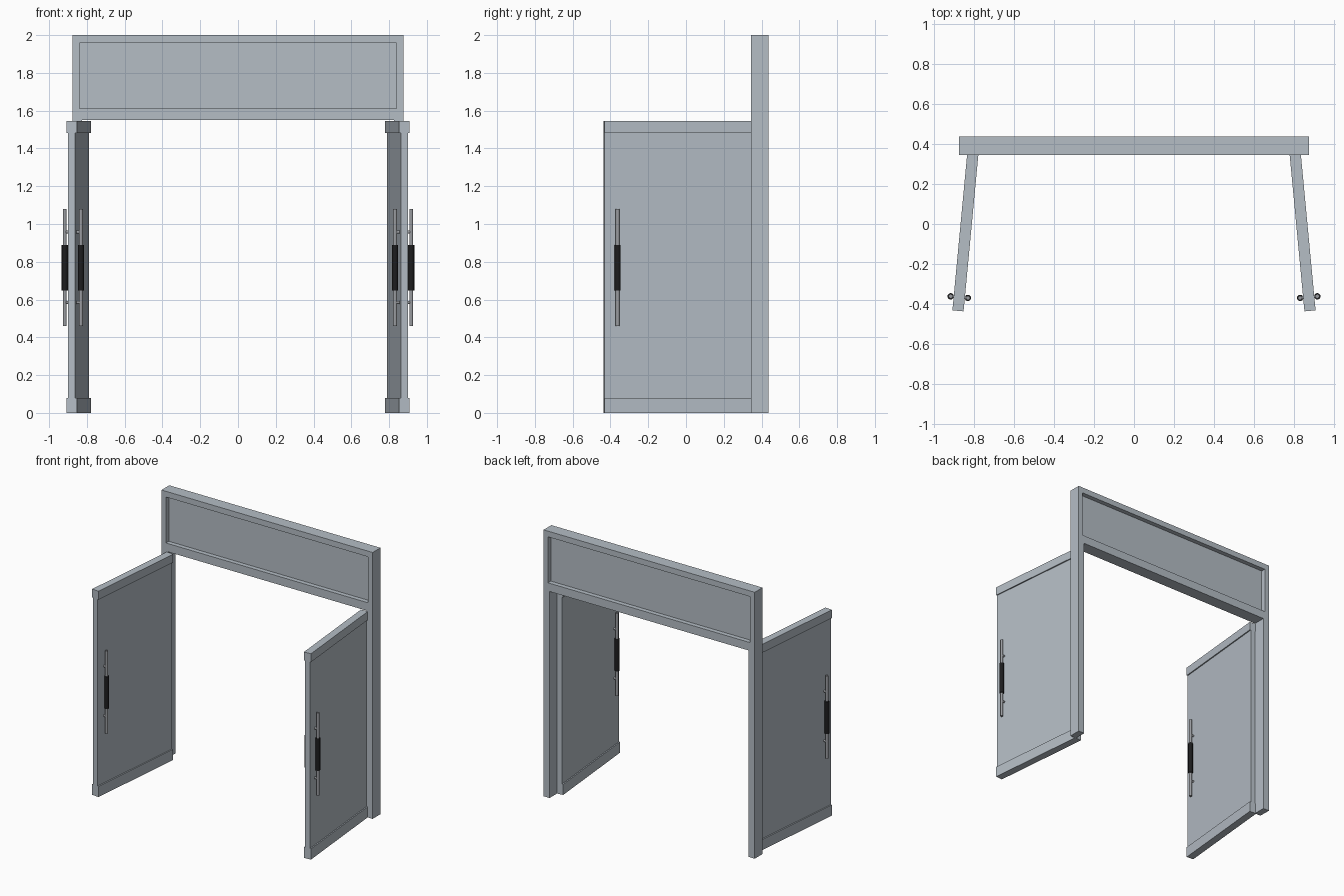
import bpy, bmesh, math
from mathutils import Matrix, Vector

if "Cube" in bpy.data.objects:
    bpy.data.objects.remove(bpy.data.objects["Cube"])


def material(name, col):
    m = bpy.data.materials.new(name)
    m.diffuse_color = (*col, 1)
    m.use_nodes = True
    m.node_tree.nodes["Principled BSDF"].inputs["Base Color"].default_value = m.diffuse_color
    return m


SILVER = material("silver grey", (0.46, 0.51, 0.56))
STEEL = material("steel grey", (0.32, 0.33, 0.35))
BLACK = material("grip black", (0.012, 0.012, 0.013))


def make(name, bm, mat, mtx=Matrix()):
    me = bpy.data.meshes.new(name)
    bm.to_mesh(me)
    bm.free()
    me.materials.append(mat)
    ob = bpy.data.objects.new(name, me)
    bpy.context.collection.objects.link(ob)
    ob.matrix_world = mtx
    return ob


def box(name, lo, hi, mat, mtx=Matrix()):
    lo, hi = Vector(lo), Vector(hi)
    bm = bmesh.new()
    bmesh.ops.create_cube(bm, size=1, matrix=Matrix.Translation((lo + hi) / 2)
                          @ Matrix.Diagonal((*(hi - lo), 1)))
    return make(name, bm, mat, mtx)


def rod(name, a, b, r, mat, mtx=Matrix(), sides=20):
    a, b = Vector(a), Vector(b)
    d = b - a
    bm = bmesh.new()
    bmesh.ops.create_cone(bm, cap_ends=True, segments=sides, radius1=r, radius2=r, depth=d.length,
                          matrix=Matrix.Translation((a + b) / 2)
                          @ d.to_track_quat('Z', 'Y').to_matrix().to_4x4())
    for f in bm.faces:
        f.smooth = len(f.verts) == 4
    for e in bm.edges:
        e.smooth = all(len(f.verts) == 4 for f in e.link_faces)
    return make(name, bm, mat, mtx)


# door frame: outline with header window, extruded in depth
Y0, Y1, W, P = 0.345, 0.4375, 0.877, 0.05
outline = [(-W, 0), (-W + P, 0), (-W + P, 1.55), (W - P, 1.55),
           (W - P, 0), (W, 0), (W, 2), (-W, 2)]
window = [(-0.84, 1.612), (0.84, 1.612), (0.84, 1.957), (-0.84, 1.957)]
cu = bpy.data.curves.new("frame_profile", 'CURVE')
cu.dimensions, cu.fill_mode, cu.extrude = '2D', 'BOTH', (Y1 - Y0) / 2
for pts in (outline, window):
    sp = cu.splines.new('POLY')
    sp.points.add(len(pts) - 1)
    for p, (x, z) in zip(sp.points, pts):
        p.co = (x, z, 0, 1)
    sp.use_cyclic_u = True
tmp = bpy.data.objects.new("frame_profile", cu)
bpy.context.collection.objects.link(tmp)
bpy.context.view_layer.update()
me = bpy.data.meshes.new_from_object(tmp.evaluated_get(bpy.context.evaluated_depsgraph_get()))
bpy.data.objects.remove(tmp)
bm = bmesh.new()
bm.from_mesh(me)
bmesh.ops.remove_doubles(bm, verts=bm.verts, dist=1e-5)
bmesh.ops.transform(bm, verts=bm.verts, matrix=Matrix.Translation((0, (Y0 + Y1) / 2, 0))
                    @ Matrix.Rotation(math.pi / 2, 4, 'X'))
bmesh.ops.recalc_face_normals(bm, faces=bm.faces)
for f in bm.faces:
    f.smooth = False
make("door_frame", bm, SILVER)

# recessed header panel
ym = (Y0 + Y1) / 2
box("header_panel", (-0.845, ym - 0.012, 1.605), (0.845, ym + 0.012, 1.962), SILVER)

# two open doors, hinged at the posts
L, HY = 0.785, -0.716
for s, side in ((-1, "left"), (1, "right")):
    m = Matrix.Translation((s * 0.807, 0.347, 0)) @ Matrix.Rotation(s * math.radians(5.4), 4, 'Z')
    box(side + "_door_panel", (-0.019, -L, 0.08), (0.019, 0, 1.482), SILVER, m)
    box(side + "_door_bottom_rail", (-0.028, -L, 0), (0.028, 0, 0.08), SILVER, m)
    box(side + "_door_top_rail", (-0.028, -L, 1.482), (0.028, 0, 1.545), SILVER, m)
    # pull handles on both faces
    for t, face in ((-1, "a"), (1, "b")):
        x = t * 0.043
        n = f"{side}_handle_{face}"
        rod(n + "_bar", (x, HY, 0.46), (x, HY, 1.08), 0.0105, STEEL, m)
        rod(n + "_grip", (x, HY, 0.648), (x, HY, 0.89), 0.016, BLACK, m)
        for i, z in enumerate((0.585, 0.957)):
            rod(f"{n}_mount_{i}", (t * 0.018, HY, z), (x, HY, z), 0.008, STEEL, m, 16)
